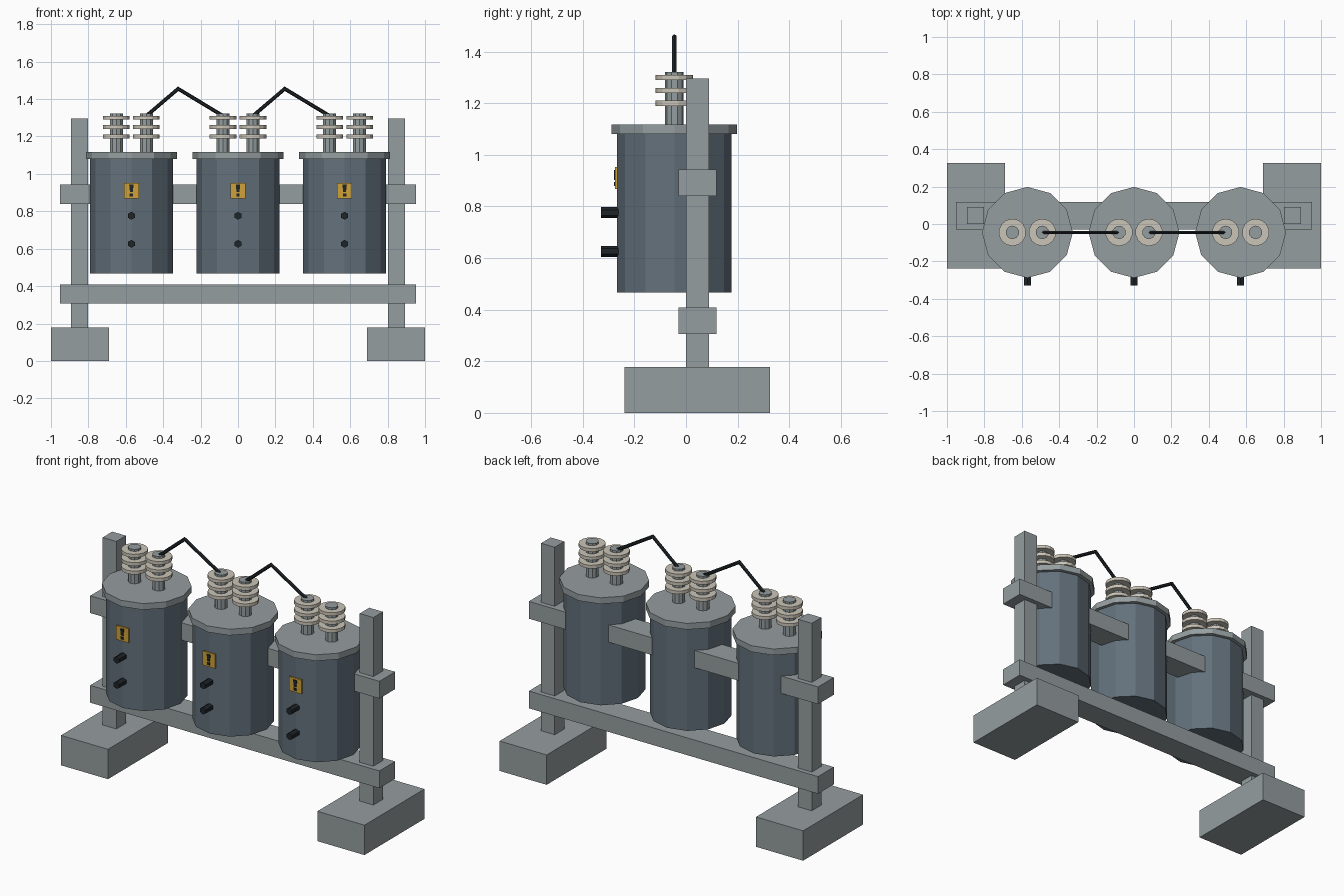
import bpy
import bmesh
from math import pi
from mathutils import Vector, Matrix

cube = bpy.data.objects.get("Cube")
if cube:
    bpy.data.objects.remove(cube, do_unlink=True)


def material(name, rgb):
    m = bpy.data.materials.new(name)
    m.use_nodes = True
    color = (*rgb, 1)
    m.diffuse_color = color
    m.node_tree.nodes["Principled BSDF"].inputs["Base Color"].default_value = color
    return m


GREY = material("galvanised grey", (0.30, 0.34, 0.35))
SLATE = material("slate tank", (0.125, 0.165, 0.20))
CREAM = material("cream ceramic", (0.60, 0.56, 0.48))
BLACK = material("near black", (0.013, 0.018, 0.022))
YELLOW = material("warning yellow", (0.62, 0.36, 0.04))


def finish(name, bm, mat):
    bmesh.ops.recalc_face_normals(bm, faces=bm.faces[:])
    mesh = bpy.data.meshes.new(name)
    bm.to_mesh(mesh)
    bm.free()
    mesh.materials.append(mat)
    obj = bpy.data.objects.new(name, mesh)
    bpy.context.collection.objects.link(obj)
    return obj


def box(name, low, high, mat):
    low, high = Vector(low), Vector(high)
    bm = bmesh.new()
    bmesh.ops.create_cube(bm, size=1, matrix=Matrix.Translation((low + high) / 2)
                          @ Matrix.Diagonal((*(high - low), 1)))
    return finish(name, bm, mat)


def rod(name, start, end, radius, sides, mat, spin=0):
    """Flat-sided cylinder between two points."""
    start, end = Vector(start), Vector(end)
    axis = end - start
    turn = Vector((0, 0, 1)).rotation_difference(axis).to_matrix().to_4x4()
    bm = bmesh.new()
    bmesh.ops.create_cone(bm, cap_ends=True, segments=sides, radius1=radius,
                          radius2=radius, depth=axis.length,
                          matrix=Matrix.Translation((start + end) / 2) @ turn
                          @ Matrix.Rotation(spin, 4, "Z"))
    return finish(name, bm, mat)


def wire(name, points, radius, sides, mat):
    """Bent wire with a mitred corner, swept in the xz plane."""
    pts = [Vector(p) for p in points]
    dirs = [(b - a).normalized() for a, b in zip(pts, pts[1:])]
    bm = bmesh.new()
    rings = []
    for i, p in enumerate(pts):
        before, after = dirs[max(i - 1, 0)], dirs[min(i, len(dirs) - 1)]
        tangent = (before + after).normalized()
        normal = Vector((0, 1, 0)).cross(tangent) / tangent.dot(after)
        ring = []
        for k in range(sides):
            spin = Matrix.Rotation(2 * pi * k / sides, 3, "Z") @ Vector((radius, 0, 0))
            ring.append(bm.verts.new(p + normal * spin.x + Vector((0, spin.y, 0))))
        rings.append(ring)
    for a, b in zip(rings, rings[1:]):
        for k in range(sides):
            n = (k + 1) % sides
            bm.faces.new((a[k], a[n], b[n], b[k]))
    bm.faces.new(rings[0])
    bm.faces.new(rings[-1])
    return finish(name, bm, mat)


# Support frame: footings, posts and the two cross beams
for side, s in (("left", 1), ("right", -1)):
    x0, x1 = sorted((s * 0.69, s))
    box(f"{side}_footing", (x0, -0.238, 0), (x1, 0.326, 0.178), GREY)
    x0, x1 = sorted((s * 0.802, s * 0.892))
    box(f"{side}_post", (x0, 0, 0.17), (x1, 0.09, 1.295), GREY)
for name, z in (("lower_beam", 0.306), ("upper_beam", 0.84)):
    box(name, (-0.953, -0.03, z), (0.953, 0.118, z + 0.103), GREY)

# Three tanks with lid, insulators, valves and warning sign
CY = -0.045
for label, x in (("right", -0.57), ("middle", 0), ("left", 0.57)):
    rod(f"{label}_tank", (x, CY, 0.467), (x, CY, 1.085), 0.222, 12, SLATE)
    rod(f"{label}_lid", (x, CY, 1.08), (x, CY, 1.117), 0.243, 12, GREY)

    for end, dx in (("inner", -0.08), ("outer", 0.08)):
        rod(f"{label}_{end}_terminal", (x + dx, CY, 1.11), (x + dx, CY, 1.322),
            0.036, 10, GREY)
        for i in range(3):
            z = 1.20 + 0.05 * i
            rod(f"{label}_{end}_insulator_ring_{i + 1}", (x + dx, CY, z - 0.01),
                (x + dx, CY, z + 0.01), 0.073, 14, CREAM)

    for name, z in (("upper", 0.776), ("lower", 0.626)):
        rod(f"{label}_{name}_valve", (x, -0.25, z), (x, -0.33, z), 0.021, 6, BLACK)

    # Sign plate with a tapered mark and a dot
    box(f"{label}_sign", (x - 0.04, -0.275, 0.868), (x + 0.04, -0.266, 0.952), YELLOW)
    bar = box(f"{label}_sign_bar", (x - 0.012, -0.279, 0.902),
              (x + 0.012, -0.274, 0.942), BLACK)
    for v in bar.data.vertices:
        if v.co.z < 0.92:
            v.co.x = x + (v.co.x - x) * 0.6
    box(f"{label}_sign_dot", (x - 0.009, -0.279, 0.879),
        (x + 0.009, -0.274, 0.894), BLACK)

# Jumper wires between neighbouring tanks
for label, x in (("right", -0.49), ("left", 0.08)):
    wire(f"{label}_jumper_wire", ((x, CY, 1.31), (x + 0.17, CY, 1.455),
                                  (x + 0.41, CY, 1.31)), 0.01, 6, BLACK)
